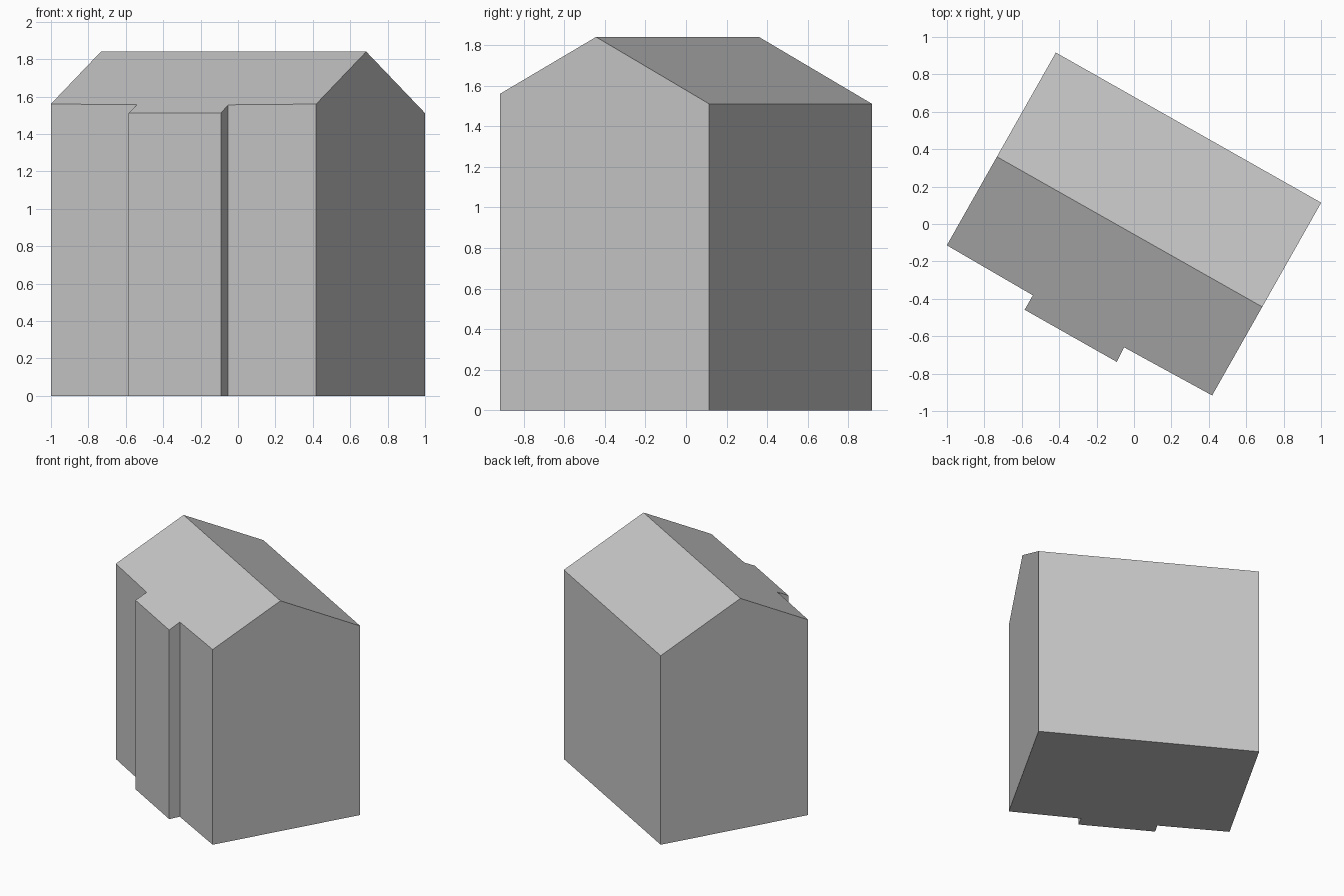
import bpy
import bmesh
import math
from mathutils import Matrix

default_cube = bpy.data.objects.get("Cube")
if default_cube:
    bpy.data.objects.remove(default_cube, do_unlink=True)

# Plan dimensions, measured along the ridge and across it
HALF_LENGTH, HALF_DEPTH = 0.815, 0.592
RIDGE_OFFSET, RIDGE_HEIGHT, PITCH = -0.048, 1.84, 0.515
BAY_HALF, BAY_FRONT = 0.283, -0.687
TURN = math.radians(-29.5)


def roof_height(y):
    return RIDGE_HEIGHT - PITCH * abs(y - RIDGE_OFFSET)


# One grey for walls and roof
grey = bpy.data.materials.new("plain_grey")
grey.use_nodes = True
colour = (0.57, 0.57, 0.57, 1)
grey.diffuse_color = colour
grey.node_tree.nodes["Principled BSDF"].inputs["Base Color"].default_value = colour

# Footprint, counter-clockwise, with the shallow front bay
front = [(-HALF_LENGTH, -HALF_DEPTH), (-BAY_HALF, -0.598), (-BAY_HALF, BAY_FRONT),
         (BAY_HALF, BAY_FRONT), (0.279, -0.6), (HALF_LENGTH, -HALF_DEPTH)]
back = [(HALF_LENGTH, HALF_DEPTH), (-HALF_LENGTH, HALF_DEPTH)]
plan = front + back

bm = bmesh.new()
base = [bm.verts.new((x, y, 0)) for x, y in plan]
eaves = [bm.verts.new((x, y, roof_height(y))) for x, y in plan]
ridge_left, ridge_right = [bm.verts.new((s * HALF_LENGTH, RIDGE_OFFSET, RIDGE_HEIGHT))
                           for s in (-1, 1)]

# Floor and walls; the end walls rise to the ridge
bm.faces.new(base[::-1])
last_front = len(front) - 1
gable_peaks = {last_front: ridge_right, len(plan) - 1: ridge_left}
for i in range(len(plan)):
    j = (i + 1) % len(plan)
    wall = [base[i], base[j], eaves[j]]
    if i in gable_peaks:
        wall.append(gable_peaks[i])
    bm.faces.new(wall + [eaves[i]])

# Two roof slopes
bm.faces.new(eaves[:len(front)] + [ridge_right, ridge_left])
bm.faces.new(eaves[len(front):] + [ridge_left, ridge_right])

bmesh.ops.transform(bm, matrix=Matrix.Rotation(TURN, 4, "Z"), verts=bm.verts)
bmesh.ops.recalc_face_normals(bm, faces=bm.faces)

mesh = bpy.data.meshes.new("gabled_house")
bm.to_mesh(mesh)
bm.free()
mesh.materials.append(grey)
house = bpy.data.objects.new("gabled_house", mesh)
bpy.context.collection.objects.link(house)
